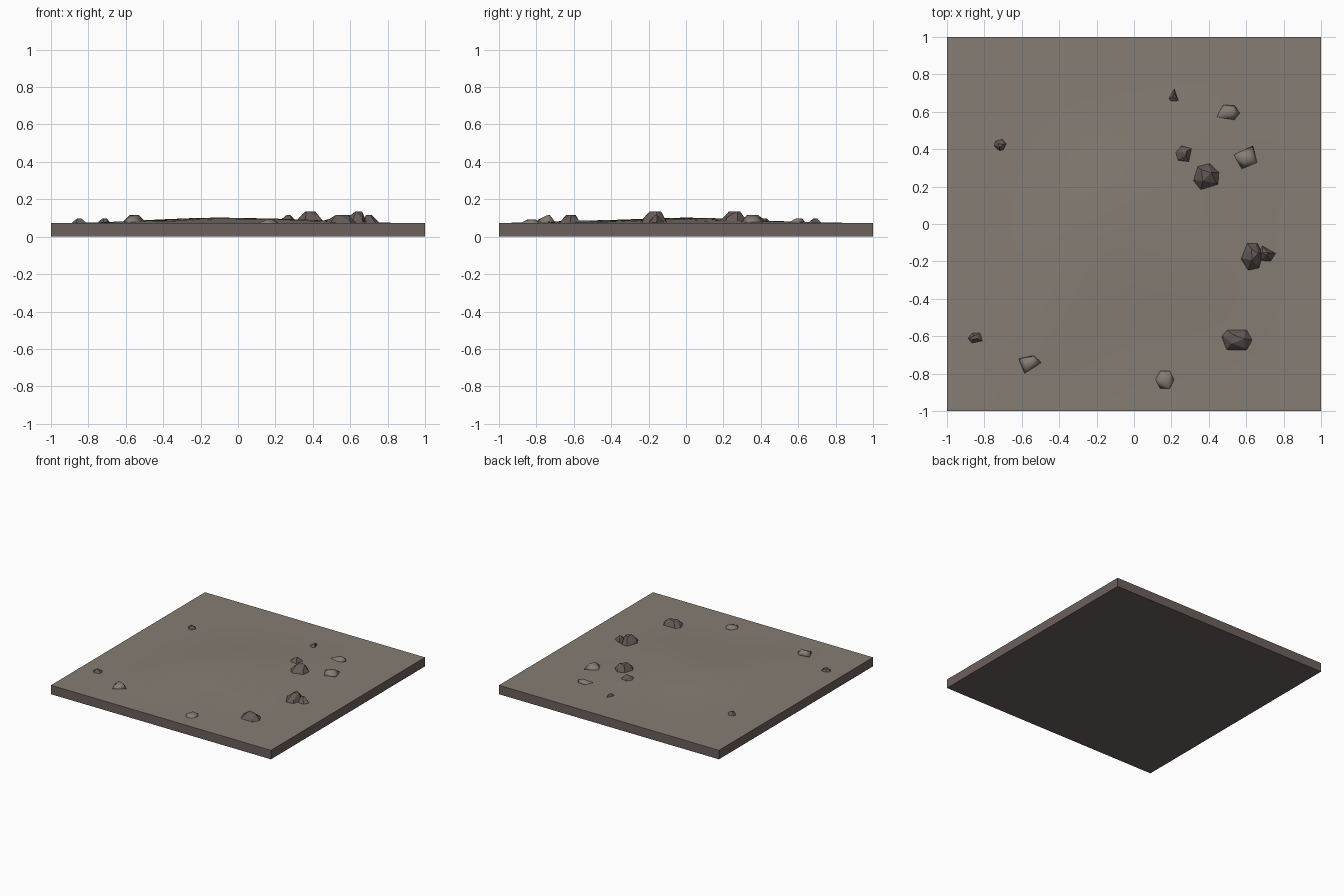
import bpy, bmesh, math
from mathutils import Vector

if "Cube" in bpy.data.objects:
    bpy.data.objects.remove(bpy.data.objects["Cube"])


def material(name, rgb):
    m = bpy.data.materials.new(name)
    m.diffuse_color = (*rgb, 1)
    m.use_nodes = True
    m.node_tree.nodes["Principled BSDF"].inputs["Base Color"].default_value = m.diffuse_color
    return m


ground_mat = material("grey ground", (0.235, 0.205, 0.172))
earth_mat = material("brown earth", (0.150, 0.118, 0.110))
rock_mat = material("dark rock", (0.128, 0.104, 0.098))


def add_object(name, bm, mats):
    mesh = bpy.data.meshes.new(name)
    bm.to_mesh(mesh)
    bm.free()
    for m in mats:
        mesh.materials.append(m)
    ob = bpy.data.objects.new(name, mesh)
    bpy.context.collection.objects.link(ob)
    return ob


EDGE = 0.074


def ground_z(x, y):
    """Gentle swells that fade to a level rim."""
    fade = min(1, (1 - abs(x)) / 0.5) * min(1, (1 - abs(y)) / 0.4)
    z = 0.0
    for cx, cy, r, h in ((-0.1, 0.08, 0.38, 0.024), (-0.35, -0.3, 0.35, 0.012),
                         (0.3, -0.2, 0.3, 0.014), (0.4, 0.4, 0.3, 0.009),
                         (-0.55, -0.65, 0.25, 0.008)):
        z += h * math.exp(-((x - cx) ** 2 + (y - cy) ** 2) / r ** 2)
    return EDGE + max(0, fade) * z


# Slab: brown sides and underside
bm = bmesh.new()
bmesh.ops.create_cube(bm, size=1)
for v in bm.verts:
    v.co = (v.co.x * 2, v.co.y * 2, (v.co.z + 0.5) * EDGE)
top = [f for f in bm.faces if f.normal.z > 0.9]
bmesh.ops.delete(bm, geom=top, context='FACES_ONLY')
add_object("ground_slab", bm, [earth_mat])

# Softly rolling top surface
bm = bmesh.new()
bmesh.ops.create_grid(bm, x_segments=16, y_segments=16, size=1)
for v in bm.verts:
    v.co.z = ground_z(v.co.x, v.co.y)
for f in bm.faces:
    f.smooth = True
add_object("ground_surface", bm, [ground_mat])


def rock(name, x0, x1, y0, y1, top, angles, flat=0.4, lean=(0, 0), pale=False):
    """Faceted stone: base outline from angles, fitted to a box, with a smaller crown."""
    pts = [(math.cos(math.radians(a)), math.sin(math.radians(a))) for a in angles]
    xs, ys = [p[0] for p in pts], [p[1] for p in pts]
    cx, cy = (x0 + x1) / 2, (y0 + y1) / 2
    rx, ry = (x1 - x0) / 2, (y1 - y0) / 2
    base_z = ground_z(cx, cy) - 0.004
    bm = bmesh.new()
    for i, (px, py) in enumerate(pts):
        u = 2 * (px - min(xs)) / (max(xs) - min(xs)) - 1
        w = 2 * (py - min(ys)) / (max(ys) - min(ys)) - 1
        bm.verts.new((cx + u * rx, cy + w * ry, base_z))
        # every other corner carries up to the crown
        if i % 2 == 0:
            bm.verts.new((cx + (u * flat + lean[0]) * rx,
                          cy + (w * flat + lean[1]) * ry, top))
        else:
            bm.verts.new((cx + u * rx * 0.82, cy + w * ry * 0.82,
                          base_z + 0.4 * (top - base_z)))
    hull = bmesh.ops.convex_hull(bm, input=bm.verts[:])
    loose = [g for g in hull["geom_interior"] if isinstance(g, bmesh.types.BMVert)]
    bmesh.ops.delete(bm, geom=loose, context='VERTS')
    bmesh.ops.recalc_face_normals(bm, faces=bm.faces[:])
    for f in bm.faces:
        f.smooth = pale
    add_object(name, bm, [ground_mat if pale else rock_mat])


# Dark sharp stones
rock("north_stone", 0.185, 0.24, 0.65, 0.725, 0.098, (90, 200, 235, 320), 0.25, (0, 0.1))
rock("small_stone_beside_boulder", 0.22, 0.31, 0.33, 0.42, 0.115,
     (40, 110, 170, 225, 300), 0.25, (0.1, 0.1))
rock("east_boulder", 0.315, 0.455, 0.18, 0.325, 0.136,
     (20, 75, 130, 195, 245, 330), 0.45, (-0.05, 0.15))
rock("south_east_boulder", 0.57, 0.69, -0.25, -0.10, 0.136,
     (10, 60, 115, 190, 250, 310), 0.4, (0.15, 0.15))
rock("south_east_chip", 0.66, 0.76, -0.20, -0.115, 0.116,
     (0, 120, 180, 235, 300), 0.3, (-0.2, 0.1))
rock("front_boulder", 0.465, 0.635, -0.675, -0.565, 0.117,
     (0, 50, 130, 165, 230, 310), 0.45, (0.0, 0.1))
rock("west_chip", -0.89, -0.805, -0.64, -0.58, 0.098,
     (330, 60, 115, 180, 240), 0.3, (-0.1, 0.1))
rock("north_west_chip", -0.75, -0.68, 0.39, 0.455, 0.098,
     (10, 70, 140, 190, 260, 300), 0.4)

# Pale worn stones, same stone as the ground
rock("pale_north_stone", 0.435, 0.57, 0.55, 0.64, 0.097,
     (0, 55, 110, 205, 305), 0.4, (0.1, 0.2), True)
rock("pale_east_stone", 0.53, 0.66, 0.29, 0.42, 0.116,
     (55, 170, 250, 335), 0.35, (0.1, -0.1), True)
rock("pale_south_stone", 0.11, 0.22, -0.885, -0.78, 0.091,
     (0, 60, 120, 180, 240, 300), 0.45, (0, 0.1), True)
rock("pale_south_west_stone", -0.62, -0.49, -0.80, -0.70, 0.117,
     (10, 70, 145, 250), 0.35, (0.0, 0.2), True)
